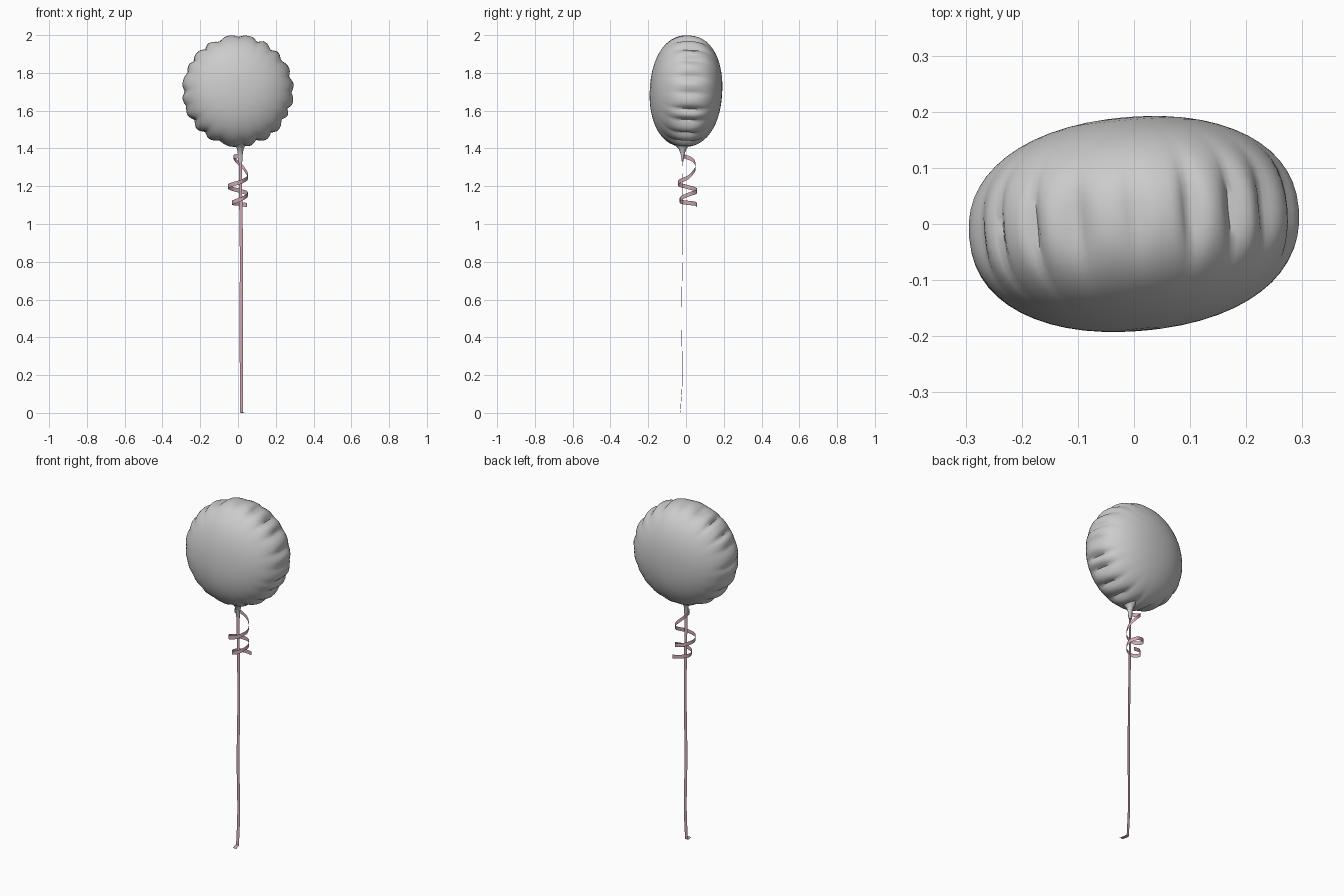
import bpy, bmesh, math, random
from mathutils import Vector, Matrix

if "Cube" in bpy.data.objects:
    bpy.data.objects.remove(bpy.data.objects["Cube"])

random.seed(4)


def material(name, rgb):
    m = bpy.data.materials.new(name)
    m.diffuse_color = (*rgb, 1)
    m.use_nodes = True
    m.node_tree.nodes["Principled BSDF"].inputs["Base Color"].default_value = m.diffuse_color
    return m


FOIL = material("silver foil", (0.60, 0.60, 0.60))
PINK = material("pink ribbon", (0.62, 0.40, 0.46))


def finish(bm, name, mat, angle=60):
    me = bpy.data.meshes.new(name)
    bm.to_mesh(me)
    bm.free()
    ob = bpy.data.objects.new(name, me)
    bpy.context.collection.objects.link(ob)
    me.materials.append(mat)
    bpy.ops.object.select_all(action='DESELECT')
    ob.select_set(True)
    bpy.context.view_layer.objects.active = ob
    bpy.ops.object.shade_smooth_by_angle(angle=math.radians(angle))
    return ob


def spline(pts, steps=6):
    """Catmull-Rom curve through the points."""
    p = [Vector(q) for q in pts]
    p = [2 * p[0] - p[1]] + p + [2 * p[-1] - p[-2]]
    out = []
    for i in range(1, len(p) - 2):
        a, b, c, d = p[i - 1:i + 3]
        for s in range(steps):
            t = s / steps
            out.append(0.5 * (2 * b + (c - a) * t + (2 * a - 5 * b + 4 * c - d) * t * t
                              + (3 * b - a - 3 * c + d) * t ** 3))
    return out + [p[-2]]


def strip(name, path, across):
    """Flat ribbon swept along a path, spread along a fixed direction."""
    bm = bmesh.new()
    half = Vector(across) / 2
    rows = [(bm.verts.new(q - half), bm.verts.new(q + half)) for q in path]
    for (a, b), (c, d) in zip(rows, rows[1:]):
        bm.faces.new((a, b, d, c))
    return finish(bm, name, PINK)


# Foil balloon: pillow shape with irregular puckers along the seam
N, RINGS, SEG = 20, 28, 160
R, T = 0.297, 0.19
step = math.tau / N
notches = [(k + random.uniform(-0.2, 0.2)) * step for k in range(N)]
depths = [random.uniform(0.5, 1.3) for _ in range(N)]
widths = [random.uniform(0.10, 0.20) for _ in range(N)]


def pucker(th):
    total = 0
    for a, d, w in zip(notches, depths, widths):
        delta = abs((th - a + math.pi) % math.tau - math.pi)
        total += d * max(0, 1 - delta / w) ** 1.6
    return total


bm = bmesh.new()
power = 2 / 2.2
rings = []
for i in range(1, RINGS):
    ph = math.pi * i / RINGS
    c = math.cos(ph)
    y = -T * math.copysign(abs(c) ** power, c)
    r = R * math.sin(ph) ** power
    fade = math.exp(-(y / 0.075) ** 2)
    ring = []
    for j in range(SEG):
        th = math.tau * j / SEG
        rr = r - 0.021 * fade * pucker(th)
        ring.append(bm.verts.new((rr * math.cos(th), y, rr * math.sin(th))))
    rings.append(ring)
for ra, rb in zip(rings, rings[1:]):
    for j in range(SEG):
        k = (j + 1) % SEG
        bm.faces.new((ra[j], ra[k], rb[k], rb[j]))
for ring, y in ((rings[0], -T), (rings[-1], T)):
    pole = bm.verts.new((0, y, 0))
    for j in range(SEG):
        bm.faces.new((ring[j], ring[(j + 1) % SEG], pole))
bmesh.ops.recalc_face_normals(bm, faces=bm.faces)
turn = Matrix.Rotation(math.radians(5), 4, 'Z') @ Matrix.Rotation(math.radians(-3), 4, 'X')
bmesh.ops.transform(bm, matrix=Matrix.Translation((0, 0, 1.704)) @ turn, verts=bm.verts)
finish(bm, "foil_balloon", FOIL)

# Neck: gathered funnel under the balloon
bm = bmesh.new()
rows = []
for z, rx, ry in ((1.45, 0.06, 0.075), (1.42, 0.03, 0.042), (1.40, 0.018, 0.022),
                  (1.37, 0.013, 0.010), (1.33, 0.012, 0.004)):
    rows.append([bm.verts.new((0.012 + rx * math.cos(math.tau * j / 12),
                               -0.018 + ry * math.sin(math.tau * j / 12), z))
                 for j in range(12)])
for a, b in zip(rows, rows[1:]):
    for j in range(12):
        bm.faces.new((a[j], b[j], b[(j + 1) % 12], a[(j + 1) % 12]))
bm.faces.new(rows[-1][::-1])
bmesh.ops.recalc_face_normals(bm, faces=bm.faces)
finish(bm, "balloon_neck", FOIL)

# Long straight ribbon, ending in a short flat piece on the floor
strip("long_ribbon", spline([(0.012, -0.020, 1.38), (0.014, -0.017, 1.15), (0.018, -0.018, 0.85),
                             (0.017, -0.024, 0.5), (0.018, -0.019, 0.2), (0.018, -0.030, 0.003)]),
      (0.017, 0.002, 0))
strip("ribbon_end", [Vector((0.018, -0.030, 0.003)), Vector((0.022, -0.05, 0.001)),
                     Vector((0.028, -0.072, 0))], (0.022, 0, 0))

# Curled ribbon hanging from the neck
curl = [(0.005, -0.02, 1.36), (-0.022, 0.0, 1.355), (-0.01, 0.04, 1.335), (0.03, 0.05, 1.295),
        (0.053, 0.015, 1.25), (0.02, -0.035, 1.225), (-0.03, -0.04, 1.21), (-0.053, 0.0, 1.198),
        (-0.025, 0.045, 1.185), (0.025, 0.058, 1.172), (0.052, 0.02, 1.158), (0.03, -0.025, 1.138),
        (-0.015, -0.03, 1.12), (-0.032, 0.01, 1.112), (0.0, 0.048, 1.108), (0.048, 0.058, 1.10)]
strip("curled_ribbon", spline(curl), (0, 0, 0.022))
